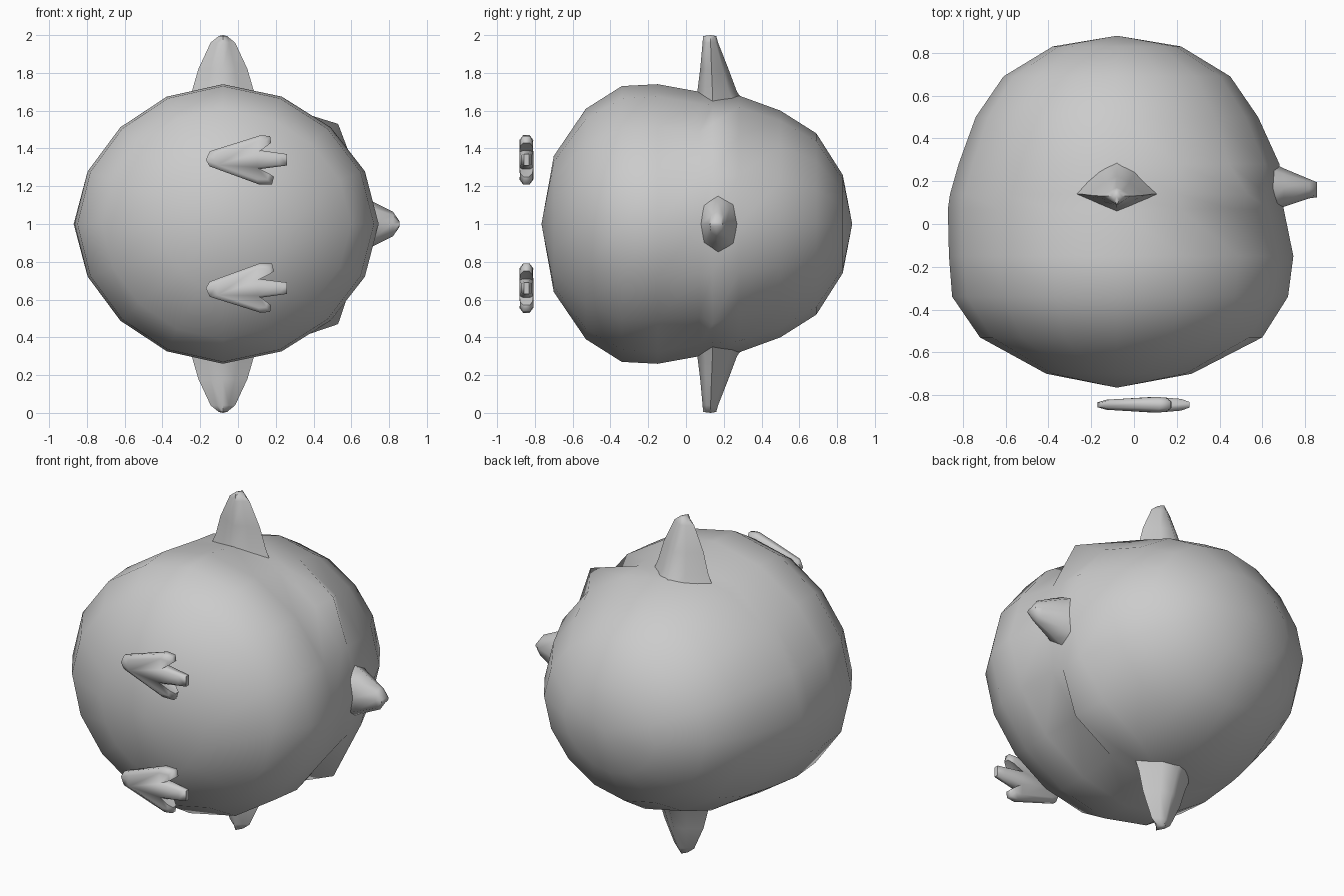
import bpy, bmesh, math
from mathutils import Vector

if "Cube" in bpy.data.objects:
    bpy.data.objects.remove(bpy.data.objects["Cube"])


def finish(name, bm, angle=180):
    bmesh.ops.recalc_face_normals(bm, faces=bm.faces)
    me = bpy.data.meshes.new(name)
    bm.to_mesh(me)
    bm.free()
    ob = bpy.data.objects.new(name, me)
    bpy.context.collection.objects.link(ob)
    bpy.ops.object.select_all(action='DESELECT')
    ob.select_set(True)
    bpy.context.view_layer.objects.active = ob
    bpy.ops.object.shade_smooth_by_angle(angle=math.radians(angle))
    return ob


def loft(name, rings, start=None, end=None, angle=180):
    """Skin a list of equal point rings; ends close on a pole or a flat cap."""
    bm = bmesh.new()
    rows = [[bm.verts.new(p) for p in r] for r in rings]
    n = len(rows[0])
    for a, b in zip(rows, rows[1:]):
        for i in range(n):
            bm.faces.new((a[i], a[(i + 1) % n], b[(i + 1) % n], b[i]))
    for row, pole in ((rows[0], start), (rows[-1], end)):
        if pole is None:
            bm.faces.new(row)
        else:
            p = bm.verts.new(pole)
            for i in range(n):
                bm.faces.new((row[i], row[(i + 1) % n], p))
    return finish(name, bm, angle)


CX = -0.08

# Body: rings stacked along y (y, x min, x max, z half-width)
profile = [
    (-0.70, -0.41, 0.27, 0.36), (-0.53, -0.72, 0.60, 0.61),
    (-0.34, -0.85, 0.72, 0.73), (-0.15, -0.865, 0.745, 0.74),
    (0.07, -0.87, 0.70, 0.70), (0.14, -0.86, 0.69, 0.69),
    (0.28, -0.82, 0.68, 0.68), (0.50, -0.74, 0.58, 0.60),
    (0.69, -0.61, 0.45, 0.48), (0.83, -0.38, 0.22, 0.26)]


def body_ring(y, x0, x1, rz):
    pts = []
    for i in range(16):
        c, s = math.cos(i * math.pi / 8), math.sin(i * math.pi / 8)
        k = (abs(c) ** 1.88 + abs(s) ** 1.88) ** (-1 / 1.88)
        x = CX + c * k * ((x1 - CX) if c > 0 else (CX - x0))
        z = s * k * rz
        if y == 0.14 and i in (2, 14):      # cheek corners
            x, z = 0.53, math.copysign(0.53, z)
        pts.append((x, y, 1 + z))
    return pts


loft("body", [body_ring(*p) for p in profile],
     (CX, -0.765, 1), (CX, 0.88, 1))

# Wings: tapering diamond sections (height from centre, half width, y low, y mid, y high)
wing = [(0.60, 0.21, 0.03, 0.14, 0.34), (0.70, 0.165, 0.06, 0.14, 0.27),
        (0.82, 0.13, 0.075, 0.135, 0.225), (0.96, 0.065, 0.088, 0.13, 0.17),
        (0.995, 0.022, 0.09, 0.13, 0.16)]
for side, label in ((1, "left"), (-1, "right")):
    rings = []
    for h, w, lo, mid, hi in wing:
        z = 1 + side * h
        rings.append([(CX - w, mid, z), (CX - w * .5, (lo + mid) / 2, z), (CX, lo, z),
                      (CX + w * .5, (lo + mid) / 2, z), (CX + w, mid, z),
                      (CX + w * .45, (hi * 2 + mid) / 3, z), (CX, hi, z),
                      (CX - w * .45, (hi * 2 + mid) / 3, z)])
    loft(label + "_wing", rings, end=(CX, 0.13, 1 + side), angle=60)

# Beak: oval sections along x (x, y centre, y radius, z radius)
rings = []
for x, yc, ry, rz in [(0.60, 0.17, 0.14, 0.17), (0.70, 0.17, 0.09, 0.125),
                      (0.82, 0.165, 0.045, 0.065), (0.855, 0.16, 0.035, 0.015)]:
    rings.append([(x, yc + ry * math.sin(i * math.pi / 4),
                   1 + rz * math.cos(i * math.pi / 4)) for i in range(8)])
loft("beak", rings, angle=60)

# Feet: three-toed outline, layered in thickness with a softened rim
outline = [(-.17, .34), (-.15, .385), (.12, .47), (.17, .465), (.175, .43), (.12, .39),
           (.26, .37), (.26, .31), (.11, .29), (.19, .25), (.18, .21), (.11, .21),
           (-.15, .305)]
for side, label in ((1, "left"), (-1, "right")):
    rings = []
    for sgn, half, k in ((-1, .038, .8), (-1, .018, 1), (1, .018, 1), (1, .038, .8)):
        ring = []
        for x, z in outline:
            t = 1 - 0.35 * min(1, abs(x - 0.1) / 0.2)   # thin heel and toe tip
            ring.append((0.06 + (x - 0.06) * k, -0.845 + sgn * half * t,
                         1 + side * (0.34 + (z - 0.34) * k)))
        rings.append(ring)
    loft(label + "_foot", rings, angle=60)
